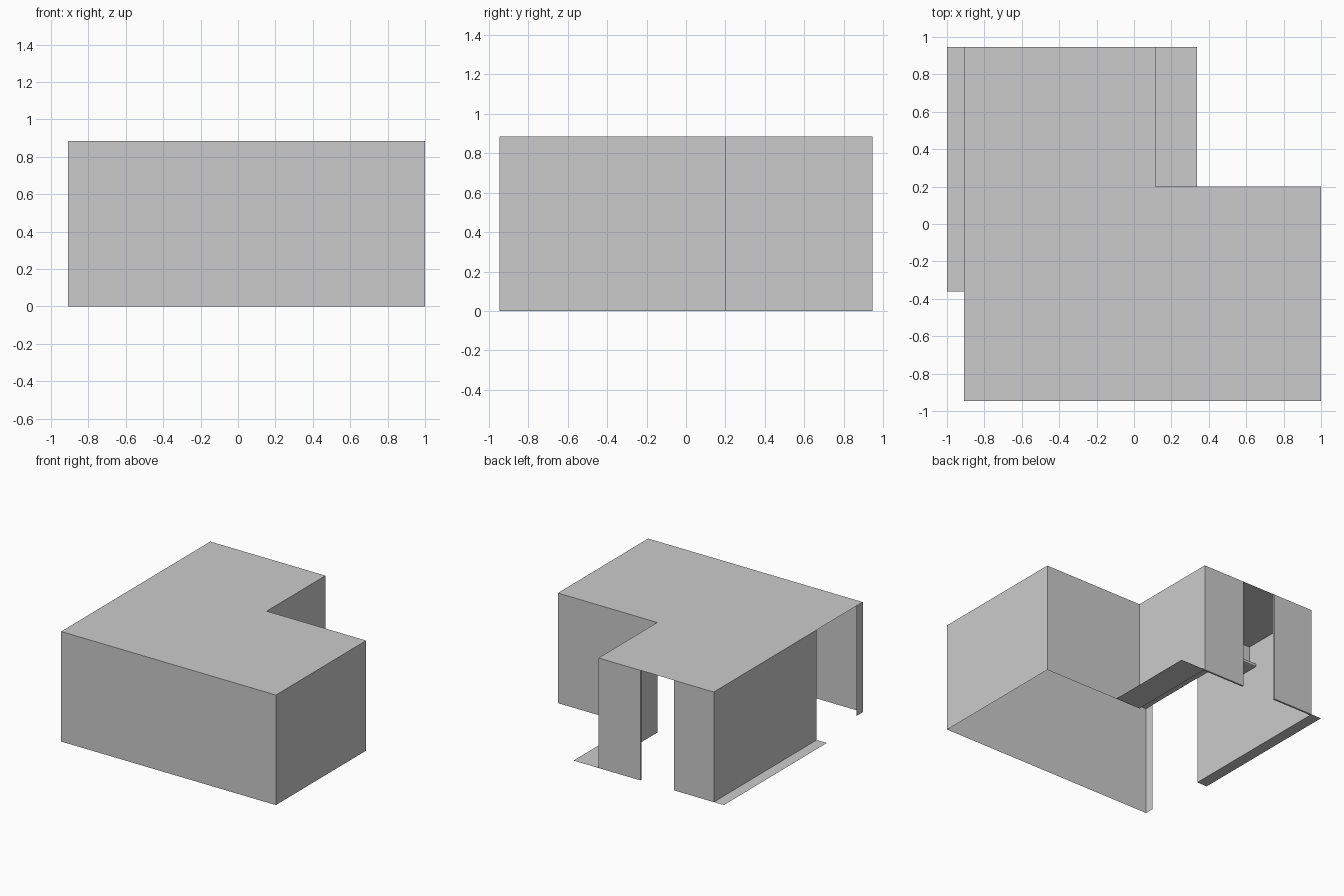
import bpy, bmesh

if "Cube" in bpy.data.objects:
    bpy.data.objects.remove(bpy.data.objects["Cube"])

H = 0.885                      # wall height
X0, X1, XN = -0.91, 1.0, 0.115 # left, right, notch
Y0, Y1, YN = -0.947, 0.947, 0.2


def sheet(name, pts):
    bm = bmesh.new()
    bm.faces.new([bm.verts.new(p) for p in pts])
    return finish(name, bm)


def finish(name, bm):
    me = bpy.data.meshes.new(name)
    bm.to_mesh(me)
    bm.free()
    ob = bpy.data.objects.new(name, me)
    bpy.context.collection.objects.link(ob)
    return ob


def wall(name, a, b):
    return sheet(name, [(*a, 0), (*b, 0), (*b, H), (*a, H)])


def flat(name, xa, xb, ya, yb, z=0):
    return sheet(name, [(xa, ya, z), (xb, ya, z), (xb, yb, z), (xa, yb, z)])


def box(name, lo, hi):
    bm = bmesh.new()
    bmesh.ops.create_cube(bm, size=1)
    for v in bm.verts:
        v.co = [lo[i] if v.co[i] < 0 else hi[i] for i in range(3)]
    return finish(name, bm)


# L-shaped roof
sheet("roof", [(X0, Y0, H), (X1, Y0, H), (X1, YN, H),
               (XN, YN, H), (XN, Y1, H), (X0, Y1, H)])

# Thin outer walls, with an opening at the front of the left side
wall("front_wall", (X0, Y0), (X1, Y0))
wall("right_wall", (X1, Y0), (X1, YN))
wall("notch_back_wall", (X1, YN), (XN, YN))
wall("notch_side_wall", (XN, YN), (XN, Y1 - 0.015))
wall("left_wall", (X0, Y1), (X0, -0.36))
wall("left_corner_strip", (X0, -0.87), (X0, Y0))

# Back panels either side of the doorway
for side, xa, xb in (("right", -0.257, XN), ("left", X0, -0.555)):
    box("back_panel_" + side, (xa, Y1 - 0.015, 0), (xb, Y1, H))

# Ground strips outside the walls
flat("left_ground_strip", -1.0, X0, -0.36, Y1)
flat("notch_ground_strip", XN, 0.338, YN, Y1)

# Small hood and duct on the inside of the left wall
box("hood_duct", (X0, 0.16, 0.71), (X0 + 0.08, 0.237, H))
hood = box("hood_plate", (X0, 0.08, 0.68), (X0 + 0.16, 0.32, 0.71))
bev = hood.modifiers.new("rounding", "BEVEL")
bev.width, bev.segments = 0.012, 2
